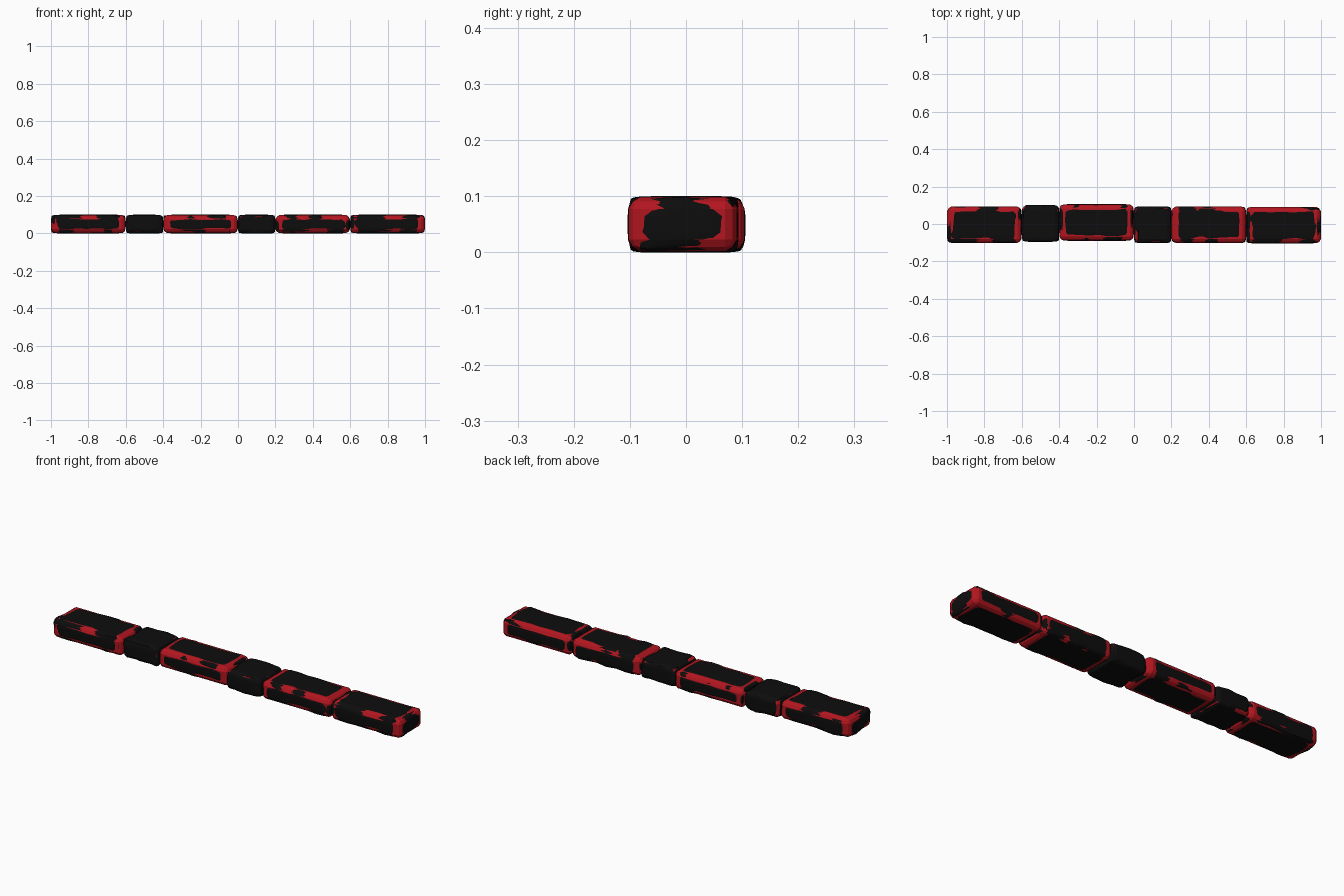
import bpy, bmesh
from mathutils import Vector, noise

if "Cube" in bpy.data.objects:
    bpy.data.objects.remove(bpy.data.objects["Cube"])


def material(name, color):
    m = bpy.data.materials.new(name)
    m.diffuse_color = color
    m.use_nodes = True
    m.node_tree.nodes["Principled BSDF"].inputs["Base Color"].default_value = m.diffuse_color
    return m


RED = material("glowing_red", (0.45, 0.008, 0.014, 1))
BLACK = material("charred_black", (0.004, 0.004, 0.004, 1))


def rounded_block(name, lo, hi, radius, cuts, wobble, mat, seed):
    """Subdivided box with rounded edges; noise roughens only the edge zones."""
    lo, hi = Vector(lo), Vector(hi)
    mid, half = (lo + hi) / 2, (hi - lo) / 2
    bm = bmesh.new()
    bmesh.ops.create_cube(bm, size=2)
    bmesh.ops.subdivide_edges(bm, edges=bm.edges[:], cuts=cuts, use_grid_fill=True)
    for v in bm.verts:
        # pull grid lines toward the borders so the rounding is resolved
        p = Vector([half[i] * (1.45 * v.co[i] - 0.45 * v.co[i] ** 3) for i in range(3)])
        core = Vector([max(-half[i] + radius, min(half[i] - radius, p[i])) for i in range(3)])
        d = p - core
        weight = min(1, max(0, d.length / radius - 1) / 0.35)
        n = noise.noise((p + mid) * 13 + Vector((seed * 7.3, seed * 3.1, 0)))
        q = core + d.normalized() * (radius + wobble * n * weight)
        v.co = mid + Vector([max(-half[i], min(half[i], q[i])) for i in range(3)])
    me = bpy.data.meshes.new(name)
    bm.to_mesh(me)
    bm.free()
    me.materials.append(mat)
    ob = bpy.data.objects.new(name, me)
    bpy.context.collection.objects.link(ob)
    return ob


def chamfered_block(name, lo, hi, width, mat):
    lo, hi = Vector(lo), Vector(hi)
    bm = bmesh.new()
    bmesh.ops.create_cube(bm, size=1)
    for v in bm.verts:
        v.co = (lo + hi) / 2 + Vector([v.co[i] * (hi - lo)[i] for i in range(3)])
    bmesh.ops.bevel(bm, geom=bm.edges[:], offset=width, segments=2, profile=0.4,
                    affect='EDGES')
    me = bpy.data.meshes.new(name)
    bm.to_mesh(me)
    bm.free()
    me.materials.append(mat)
    ob = bpy.data.objects.new(name, me)
    bpy.context.collection.objects.link(ob)
    return ob


# x start, x end, y centre, crust rounding of each stone in the row
STONES = [(-1.0, -0.6, -0.004, 0.033), (-0.6, -0.4, 0.003, 0.026),
          (-0.4, 0.0, 0.008, 0.035), (0.0, 0.2, -0.004, 0.026),
          (0.2, 0.6, -0.004, 0.034), (0.6, 1.0, -0.006, 0.032)]

for k, (x0, x1, y, r) in enumerate(STONES):
    e = 0.0015
    # red inner stone, showing along the worn edges
    chamfered_block(f"stone_core_{k + 1}", (x0 + e, y - 0.098 + e, e),
                    (x1 - e, y + 0.098 - e, 0.1 - e), 0.021, RED)
    # black crust, just proud of the flat faces
    rounded_block(f"stone_crust_{k + 1}", (x0, y - 0.098, 0), (x1, y + 0.098, 0.1),
                  r, 9, 0.012, BLACK, k + 1)
